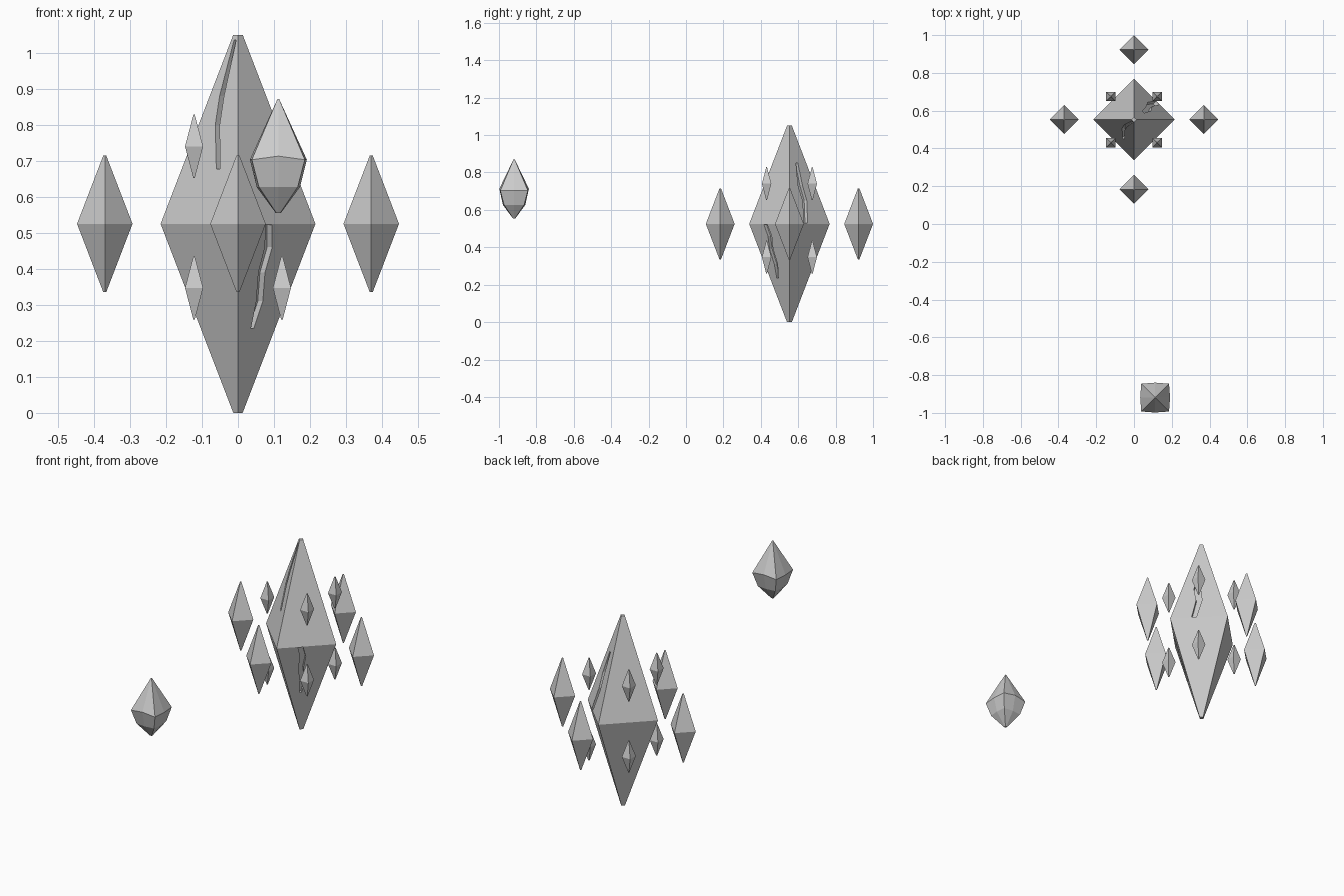
import bpy, math
from mathutils import Vector

if "Cube" in bpy.data.objects:
    bpy.data.objects.remove(bpy.data.objects["Cube"])

CY, CZ = 0.553, 0.525          # centre of the crystal cluster
HALF_W, HALF_H, TIP = 0.215, 0.525, 0.013


def make_object(name, verts, faces):
    mesh = bpy.data.meshes.new(name)
    mesh.from_pydata(verts, [], faces)
    ob = bpy.data.objects.new(name, mesh)
    bpy.context.collection.objects.link(ob)
    return ob


def loft(name, rings, loc):
    """Closed solid through equal-length rings, listed bottom to top."""
    n = len(rings[0])
    verts = [p for ring in rings for p in ring]
    faces = [tuple(reversed(range(n)))]
    for r in range(len(rings) - 1):
        for k in range(n):
            a, b = r * n + k, r * n + (k + 1) % n
            faces.append((a, b, b + n, a + n))
    faces.append(tuple(range(len(verts) - n, len(verts))))
    ob = make_object(name, verts, faces)
    ob.location = loc
    return ob


def crystal(name, loc, radius, half_h, tip, turn=0.0):
    rings = [[(r * math.cos(turn + k * math.pi / 2), r * math.sin(turn + k * math.pi / 2), z)
              for k in range(4)]
             for r, z in ((tip, -half_h), (radius, 0), (tip, half_h))]
    return loft(name, rings, loc)


# large central crystal
core = crystal("central_crystal", (0, CY, CZ), HALF_W, HALF_H, TIP)

# four medium crystals floating around it
for i, (dx, dy) in enumerate(((1, 0), (0, 1), (-1, 0), (0, -1))):
    crystal(f"medium_crystal_{i}", (0.37 * dx, CY + 0.37 * dy, CZ), 0.077, 0.19, 0.004)

# eight small shards, one near every face
for sx in (-1, 1):
    for sy in (-1, 1):
        for label, z in (("upper", 0.74), ("lower", 0.347)):
            crystal(f"{label}_shard_{sx}_{sy}", (0.122 * sx, CY + 0.122 * sy, z),
                    0.0355, 0.088, 0.003, math.pi / 4)


# separate floating gem with a rounded-square girdle
def square_ring(r, corner, z, lift=0.0):
    return [((r if k % 2 == 0 else corner) * math.cos(k * math.pi / 4),
             (r if k % 2 == 0 else corner) * math.sin(k * math.pi / 4),
             z + (lift if k in (2, 6) else 0)) for k in range(8)]


loft("floating_gem", [square_ring(0.007, 0.008, 0.555),
                      square_ring(0.060, 0.076, 0.627),
                      square_ring(0.079, 0.104, 0.703, 0.010),
                      square_ring(0.002, 0.003, 0.872)], (0.112, -0.919, 0))


# jagged cracks carved into three faces of the central crystal
def crack(name, sx, sy, path, depth=0.02):
    normal = Vector((sx, sy, 0)).normalized()
    verts, faces = [], []
    for x, z, w in path:
        span = TIP + (HALF_W - TIP) * (1 - abs(z - CZ) / HALF_H)
        for side, off in ((-1, 0.03), (1, 0.03), (1, -depth), (-1, -depth)):
            px = x + side * w
            verts.append(Vector((px, CY + sy * (span - sx * px), z)) + normal * off)
    n = len(path)
    for i in range(n - 1):
        for k in range(4):
            a, b = i * 4 + k, i * 4 + (k + 1) % 4
            faces.append((a, b, b + 4, a + 4))
    faces += [(3, 2, 1, 0), tuple(range(4 * n - 4, 4 * n))]
    cutter = make_object(name, verts, faces)
    cutter.hide_render = True
    bpy.context.view_layer.objects.active = cutter
    bpy.ops.object.mode_set(mode='EDIT')
    bpy.ops.mesh.select_all(action='SELECT')
    bpy.ops.mesh.normals_make_consistent(inside=False)
    bpy.ops.object.mode_set(mode='OBJECT')
    mod = core.modifiers.new(name, 'BOOLEAN')
    mod.operation, mod.solver, mod.object = 'DIFFERENCE', 'EXACT', cutter
    bpy.context.view_layer.objects.active = core
    bpy.ops.object.modifier_apply(modifier=name)
    bpy.data.objects.remove(cutter)


crack("crack_front_left", -1, -1, [(-0.008, 1.035, 0.003), (-0.045, 0.88, 0.006),
                                   (-0.057, 0.80, 0.006), (-0.055, 0.677, 0.005)])
crack("crack_front_right", 1, -1, [(0.086, 0.522, 0.009), (0.085, 0.46, 0.010),
                                   (0.066, 0.39, 0.009), (0.060, 0.31, 0.009),
                                   (0.040, 0.235, 0.004)])
crack("crack_back_right", 1, 1, [(0.050, 0.85, 0.005), (0.078, 0.73, 0.012),
                                 (0.085, 0.65, 0.011), (0.125, 0.53, 0.009)])
